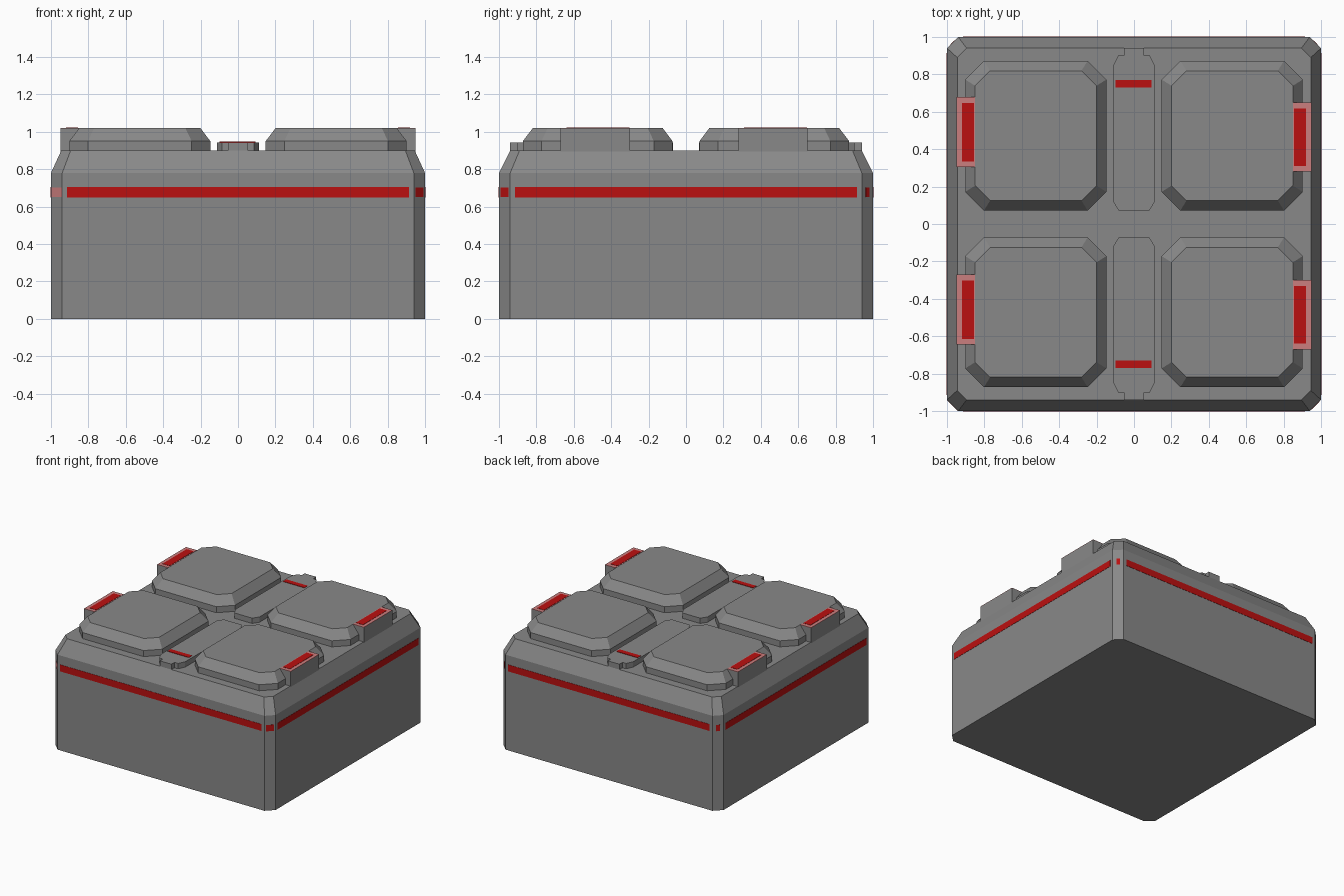
import bpy, bmesh, math
from mathutils import Matrix, Vector

if "Cube" in bpy.data.objects:
    bpy.data.objects.remove(bpy.data.objects["Cube"])


def material(name, rgb):
    m = bpy.data.materials.new(name)
    m.diffuse_color = (*rgb, 1)
    m.use_nodes = True
    m.node_tree.nodes["Principled BSDF"].inputs["Base Color"].default_value = m.diffuse_color
    return m


GREY = material("grey metal", (0.25, 0.25, 0.25))
RED = material("signal red", (0.50, 0.005, 0.005))
PINK = material("pale red trim", (0.60, 0.21, 0.21))


def finish(bm, name, mat):
    bmesh.ops.recalc_face_normals(bm, faces=bm.faces)
    me = bpy.data.meshes.new(name)
    bm.to_mesh(me)
    bm.free()
    me.materials.append(mat)
    ob = bpy.data.objects.new(name, me)
    bpy.context.collection.objects.link(ob)
    return ob


def octagon(x0, x1, y0, y1, c):
    """Rectangle outline with cut corners."""
    return [(x0 + c, y0), (x1 - c, y0), (x1, y0 + c), (x1, y1 - c),
            (x1 - c, y1), (x0 + c, y1), (x0, y1 - c), (x0, y0 + c)]


def loft(name, layers, mat):
    """Stack outlines of equal length, given as (outline, z)."""
    bm = bmesh.new()
    rings = [[bm.verts.new((x, y, z)) for x, y in pts] for pts, z in layers]
    n = len(rings[0])
    bm.faces.new(rings[0][::-1])
    bm.faces.new(rings[-1])
    for a, b in zip(rings, rings[1:]):
        for i in range(n):
            j = (i + 1) % n
            bm.faces.new((a[i], a[j], b[j], b[i]))
    return finish(bm, name, mat)


def box(name, x, y, z, mat, turn=0):
    """Box from axis ranges, turned about the z axis afterwards."""
    bm = bmesh.new()
    bmesh.ops.create_cube(bm, size=1)
    size = Vector((x[1] - x[0], y[1] - y[0], z[1] - z[0]))
    mid = Vector((sum(x), sum(y), sum(z))) / 2
    m = Matrix.Rotation(turn, 4, 'Z') @ Matrix.Translation(mid) @ Matrix.Diagonal((*size, 1))
    bmesh.ops.transform(bm, matrix=m, verts=bm.verts)
    return finish(bm, name, mat)


# Main block with bevelled top rim
outer = octagon(-1, 1, -1, 1, 0.06)
loft("body", [(outer, 0), (outer, 0.78),
              (octagon(-0.945, 0.945, -0.94, 0.94, 0.05), 0.9)], GREY)

# Red stripe round the four walls and across the cut corners
names = ["front", "right", "back", "left"]
corner = (2 - 0.06) / math.sqrt(2)
corner_half = [0.03, 0.014, 0.014, 0.042]
for i, side in enumerate(names):
    turn = i * math.pi / 2
    box(side + "_stripe", (-0.915, 0.915), (-1.002, -0.998), (0.65, 0.705), RED, turn)
    w = corner_half[i]
    tint = PINK if i == 3 else RED
    box(side + "_corner_stripe", (-w, w), (-corner - 0.002, -corner + 0.002),
        (0.652, 0.703), tint, turn + math.pi / 4)

# Four raised pads with sloping shoulders
for sx, side in ((-1, "left"), (1, "right")):
    for sy, end in ((-1, "front"), (1, "back")):
        x0, x1 = sorted((sx * 0.902, sx * 0.148))
        y0, y1 = sorted((sy * 0.072, sy * 0.872))
        base = octagon(x0, x1, y0, y1, 0.1)
        d = 0.053
        top = octagon(x0 + d, x1 - d, y0 + d, y1 - d, 0.08)
        loft(f"{side}_{end}_pad", [(base, 0.89), (base, 0.95), (top, 1.02)], GREY)

# Lamp blocks on the outer edges: pale top and red lens
lamps = [("left_back", -1, 0.305, 0.68), ("left_front", -1, -0.645, -0.27),
         ("right_back", 1, 0.28, 0.65), ("right_front", 1, -0.67, -0.30)]
for name, s, y0, y1 in lamps:
    xr = tuple(sorted((s * 0.85, s * 0.948)))
    box(name + "_lamp_block", xr, (y0, y1), (0.85, 1.017), GREY)
    box(name + "_lamp_trim", xr, (y0, y1), (1.017, 1.021), PINK)
    box(name + "_lamp_lens", tuple(sorted((s * 0.856, s * 0.92))),
        (y0 + 0.03, y1 - 0.032), (1.02, 1.023), RED)

# Centre plates with a narrow outer tab and a red mark
half = [(0.08, 0.07), (0.112, 0.12), (0.112, 0.845), (0.085, 0.9), (0.053, 0.9), (0.053, 0.94)]
for s, end in ((-1, "front"), (1, "back")):
    pts = [(x, s * y) for x, y in half] + [(-x, s * y) for x, y in reversed(half)]
    loft(end + "_centre_plate", [(pts, 0.89), (pts, 0.944)], GREY)
    box(end + "_centre_mark", (-0.1, 0.093), (s * 0.75 - 0.021, s * 0.75 + 0.021),
        (0.942, 0.947), RED)
